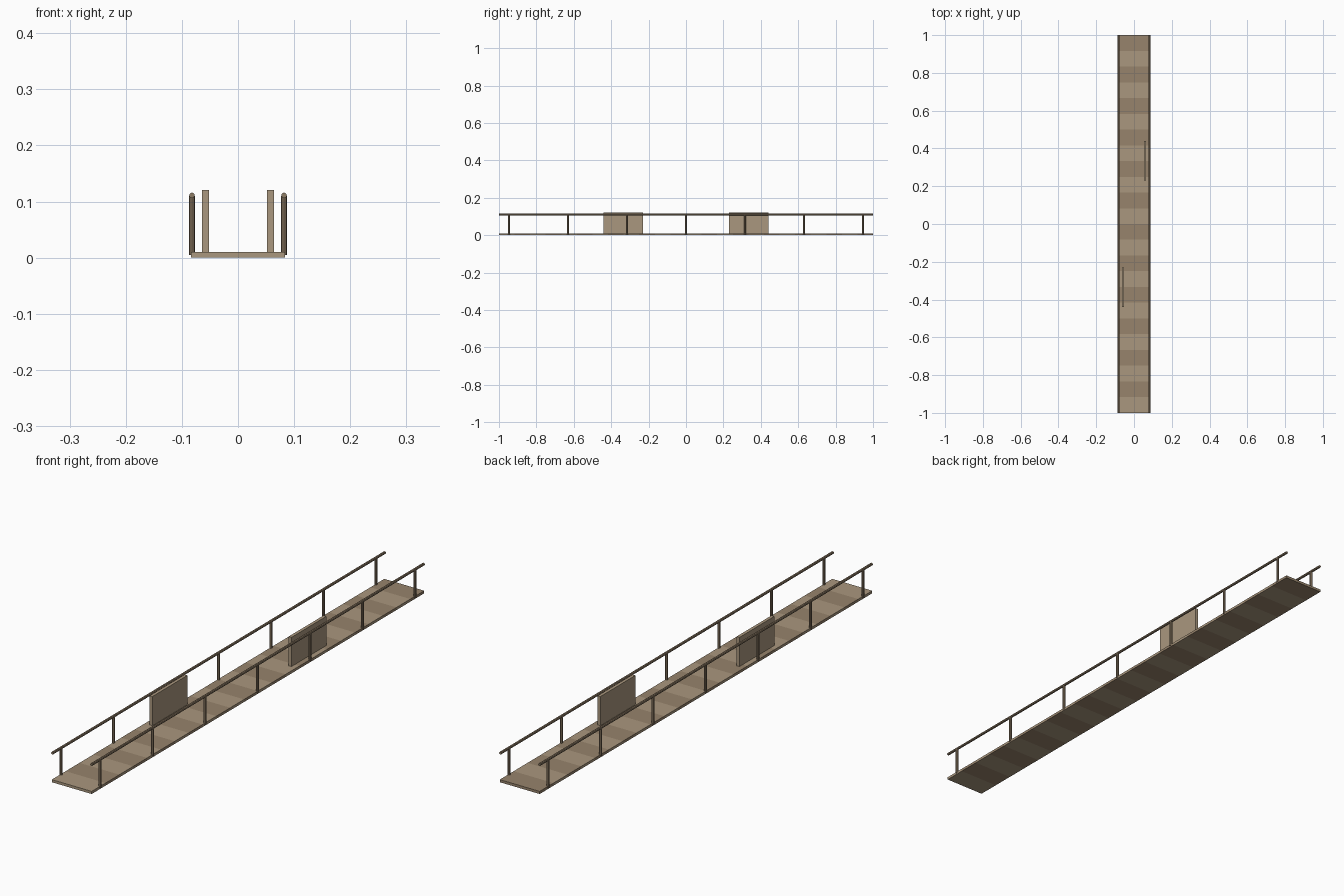
import bpy
import math

if "Cube" in bpy.data.objects:
    bpy.data.objects.remove(bpy.data.objects["Cube"])


def material(name, color):
    m = bpy.data.materials.new(name)
    m.diffuse_color = (*color, 1)
    m.use_nodes = True
    m.node_tree.nodes["Principled BSDF"].inputs["Base Color"].default_value = m.diffuse_color
    return m


light = material("light_wood", (0.40, 0.31, 0.21))
dark = material("dark_wood", (0.31, 0.23, 0.15))
rail_wood = material("rail_wood", (0.27, 0.20, 0.13))


def box(name, center, size, mat):
    bpy.ops.mesh.primitive_cube_add(size=1, location=center)
    o = bpy.context.object
    o.name = name
    o.scale = size
    bpy.ops.object.transform_apply(location=False, rotation=False, scale=True)
    o.data.materials.append(mat)
    return o


def rod(name, center, radius, length, mat, rotation=(0, 0, 0)):
    bpy.ops.mesh.primitive_cylinder_add(vertices=8, radius=radius, depth=length,
                                        location=center, rotation=rotation)
    o = bpy.context.object
    o.name = name
    o.data.materials.append(mat)
    return o


# Deck of planks in alternating tones
PLANKS = 24
width = 2 / PLANKS
for i in range(PLANKS):
    box(f"deck_plank_{i + 1}", (0, -1 + width * (i + 0.5), 0.005),
        (0.168, width, 0.01), dark if i % 2 else light)

# Handrails with seven posts on each side
for side, sx in (("left", -1), ("right", 1)):
    x = 0.082 * sx
    rod(f"{side}_handrail", (x, 0, 0.111), 0.005, 2, rail_wood, (math.pi / 2, 0, 0))
    for i in range(7):
        rod(f"{side}_post_{i + 1}", (x, (i - 3) * 0.3155, 0.0575), 0.0053, 0.105, rail_wood)

# Staggered upright barrier panels
for name, s in (("left_panel", -1), ("right_panel", 1)):
    box(name, (0.058 * s, 0.335 * s, 0.0655), (0.012, 0.21, 0.111), light)
